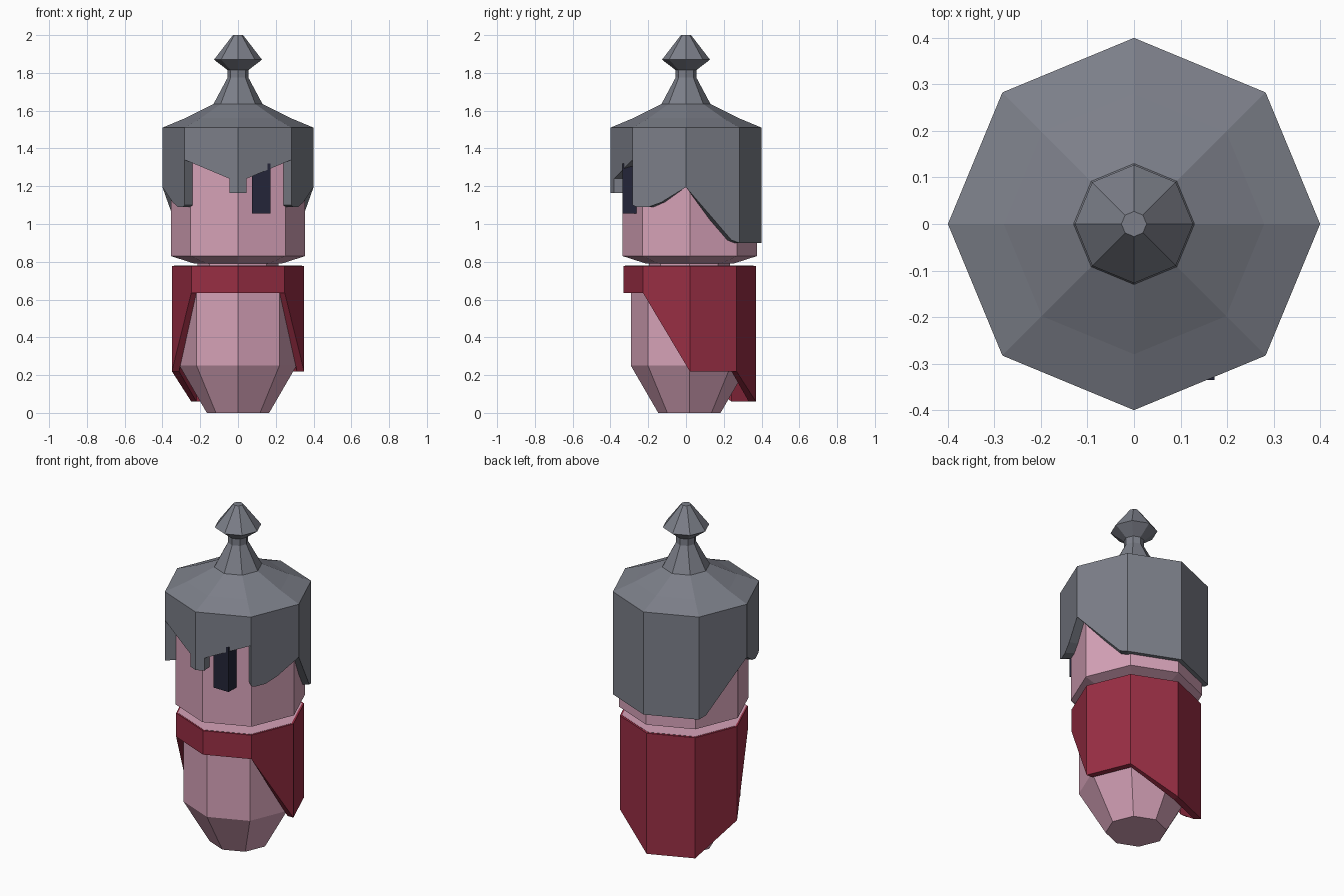
import bpy, bmesh, math

if "Cube" in bpy.data.objects:
    bpy.data.objects.remove(bpy.data.objects["Cube"])


def srgb(r, g, b):
    return tuple(((c / 255 + 0.055) / 1.055) ** 2.4 for c in (r, g, b)) + (1,)


def material(name, rgb):
    m = bpy.data.materials.new(name)
    m.diffuse_color = srgb(*rgb)
    m.use_nodes = True
    m.node_tree.nodes["Principled BSDF"].inputs["Base Color"].default_value = m.diffuse_color
    return m


pink = material("pink", (214, 162, 184))
grey = material("slate grey", (124, 127, 137))
red = material("dark red", (153, 46, 68))
navy = material("dark navy", (36, 37, 56))


def finish(bm, name, mat):
    bmesh.ops.remove_doubles(bm, verts=bm.verts, dist=1e-5)
    bmesh.ops.recalc_face_normals(bm, faces=bm.faces)
    me = bpy.data.meshes.new(name)
    bm.to_mesh(me)
    bm.free()
    me.materials.append(mat)
    ob = bpy.data.objects.new(name, me)
    bpy.context.collection.objects.link(ob)
    return ob


def octagon(t, r, cy):
    """Point on an octagon outline; t = corner number, 0 at the front, 2 at the right."""
    def corner(i):
        a = i * math.pi / 4
        return r * math.sin(a), cy - r * math.cos(a)
    i = math.floor(t)
    f = t - i
    (x0, y0), (x1, y1) = corner(i), corner(i + 1)
    return x0 + (x1 - x0) * f, y0 + (y1 - y0) * f


def lathe(name, profile, cy, mat):
    """Eight-sided turned shape from (radius, height) pairs, capped at both ends."""
    bm = bmesh.new()
    rings = [[bm.verts.new((*octagon(i, r, cy), z)) for i in range(8)] for r, z in profile]
    for a, b in zip(rings, rings[1:]):
        for i in range(8):
            j = (i + 1) % 8
            bm.faces.new((a[i], a[j], b[j], b[i]))
    bm.faces.new(rings[0])
    bm.faces.new(rings[-1])
    return finish(bm, name, mat)


def shell(name, edge, r_out, r_in, top, cy, mat):
    """Thick octagonal wall whose lower edge follows (t, height) pairs."""
    bm = bmesh.new()
    cols = []
    for t, z in edge:
        o, n = octagon(t, r_out, cy), octagon(t, r_in, cy)
        cols.append([bm.verts.new(p) for p in
                     ((*o, top), (*o, z), (*n, z), (*n, top))])
    for k in range(len(edge) - 1):
        a, b = cols[k], cols[k + 1]
        step = edge[k][0] == edge[k + 1][0]      # vertical step: only the side face
        for i in range(4):
            if step and i != 1:
                continue
            j = (i + 1) % 4
            bm.faces.new((a[i], a[j], b[j], b[i]))
    return finish(bm, name, mat)


# Body with shoulders and neck
lathe("body", [(0.165, 0), (0.31, 0.25), (0.31, 0.73), (0.34, 0.779),
               (0.215, 0.779), (0.215, 0.80)], 0.018, pink)

# Head
lathe("head", [(0.23, 0.79), (0.355, 0.83), (0.355, 1.47), (0.30, 1.52)], 0.02, pink)

# Cape with collar and uneven hem
cape_hem = [0.635, 0.635, 0.22, 0.22, 0.06, 0.06, 0.22, 0.635, 0.635]
shell("cape", list(enumerate(cape_hem)), 0.35, 0.312, 0.777, 0.02, red)

# Helmet sides: nose guard, cheek flaps and long back, mirrored
half = [(0, 1.165), (0.16, 1.165), (0.16, 1.24), (1, 1.34), (1, 1.10), (1.08, 1.09),
        (1.3, 1.09), (1.54, 1.115), (2, 1.195), (2.85, 0.915), (3, 0.90), (4, 0.90)]
shell("helmet_sides", half + [(8 - t, z) for t, z in reversed(half[:-1])],
      0.40, 0.34, 1.51, 0, grey)

# Helmet dome with spike and knob
lathe("helmet_top", [(0.40, 1.51), (0.28, 1.56), (0.13, 1.635), (0.055, 1.775),
                     (0.055, 1.815), (0.127, 1.87), (0.027, 2.0)], 0, grey)

# Single eye block
bm = bmesh.new()
bmesh.ops.create_cube(bm, size=1)
for v in bm.verts:
    v.co = (0.124 + v.co.x * 0.098, -0.285 + v.co.y * 0.10, 1.1875 + v.co.z * 0.265)
finish(bm, "eye", navy)
